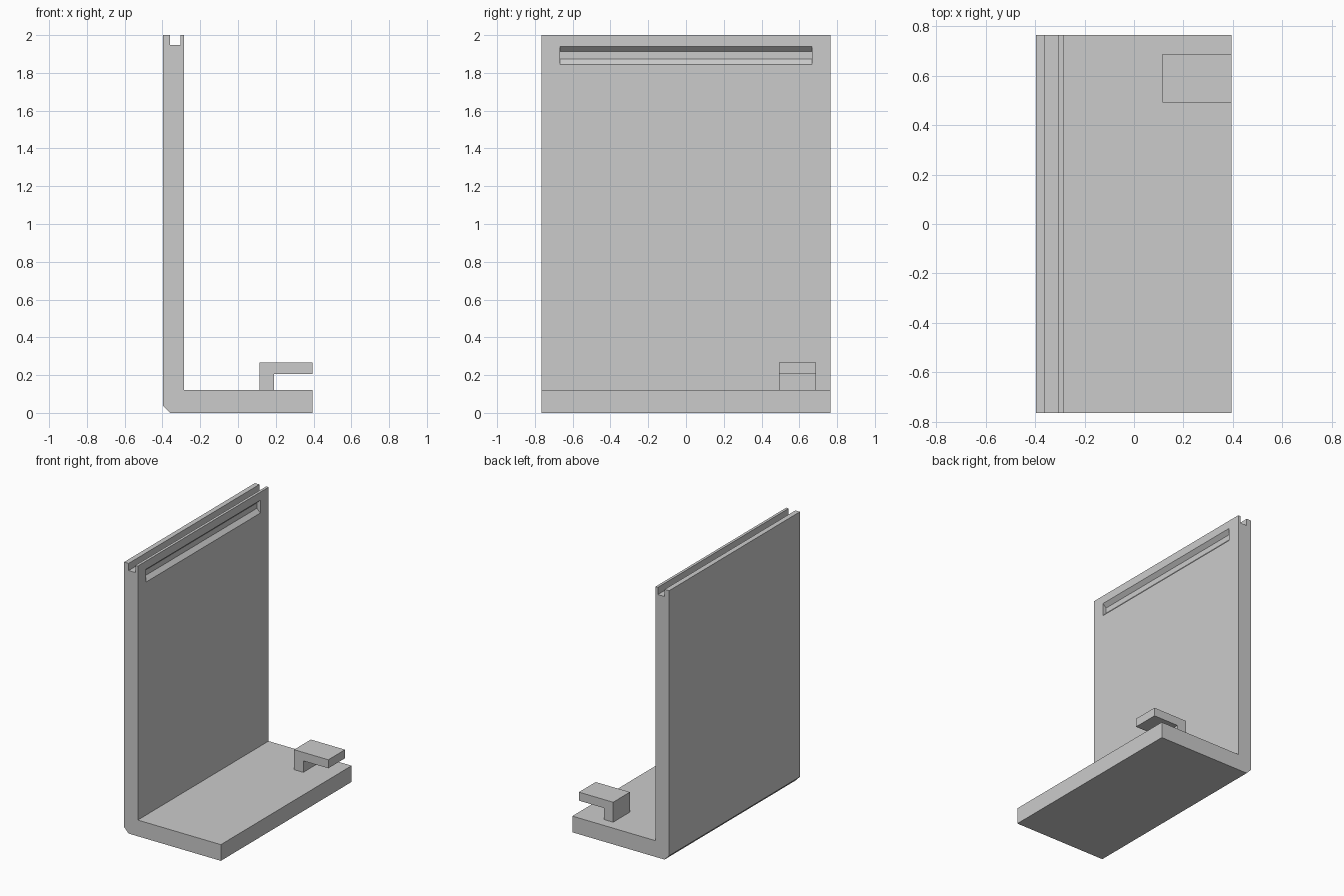
import bpy, bmesh

if "Cube" in bpy.data.objects:
    bpy.data.objects.remove(bpy.data.objects["Cube"])

grey = bpy.data.materials.new("plain_grey")
grey.diffuse_color = (0.6, 0.6, 0.6, 1)
grey.use_nodes = True
grey.node_tree.nodes["Principled BSDF"].inputs["Base Color"].default_value = grey.diffuse_color


def extrude_profile(name, profile, y0, y1):
    """Closed x-z profile extruded along y."""
    bm = bmesh.new()
    face = bm.faces.new([bm.verts.new((x, y0, z)) for x, z in profile])
    ext = bmesh.ops.extrude_face_region(bm, geom=[face])
    verts = [g for g in ext["geom"] if isinstance(g, bmesh.types.BMVert)]
    bmesh.ops.translate(bm, verts=verts, vec=(0, y1 - y0, 0))
    bmesh.ops.recalc_face_normals(bm, faces=bm.faces[:])
    mesh = bpy.data.meshes.new(name)
    bm.to_mesh(mesh)
    bm.free()
    mesh.materials.append(grey)
    obj = bpy.data.objects.new(name, mesh)
    bpy.context.collection.objects.link(obj)
    return obj


# L-shaped body: base, upright wall, chamfered heel and open groove along the top
body = extrude_profile("angle_body", [
    (-0.36, 0), (0.395, 0), (0.395, 0.12), (-0.285, 0.12),
    (-0.285, 2), (-0.305, 2), (-0.305, 1.947), (-0.36, 1.947),
    (-0.36, 2), (-0.397, 2), (-0.397, 0.038)], -0.765, 0.765)

# Long recess with sloped upper and lower sides in the inner face of the wall
cutter = extrude_profile("recess_cutter", [
    (-0.24, 1.845), (-0.285, 1.845), (-0.312, 1.874),
    (-0.312, 1.914), (-0.285, 1.94), (-0.24, 1.94)], -0.668, 0.668)
cutter.hide_render = True
cutter.hide_viewport = True
cut = body.modifiers.new("recess", "BOOLEAN")
cut.operation = "DIFFERENCE"
cut.solver = "EXACT"
cut.object = cutter

# Hooked clip standing on the base
extrude_profile("clip", [
    (0.115, 0.12), (0.19, 0.12), (0.19, 0.205), (0.395, 0.205),
    (0.395, 0.268), (0.115, 0.268)], 0.492, 0.688)
